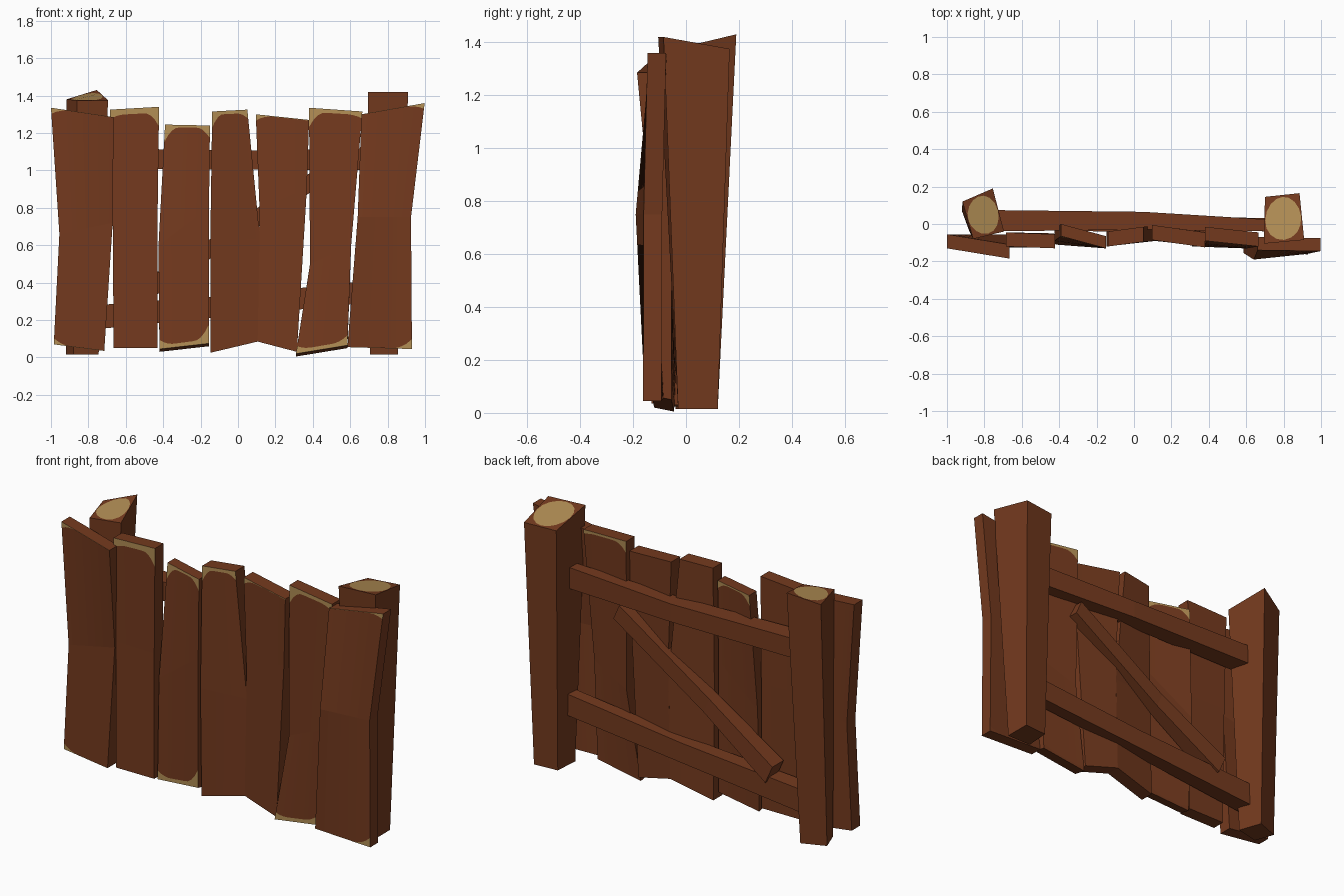
import bpy, bmesh, math
from mathutils import Vector

if "Cube" in bpy.data.objects:
    bpy.data.objects.remove(bpy.data.objects["Cube"])


def material(name, rgb):
    m = bpy.data.materials.new(name)
    m.diffuse_color = (*rgb, 1)
    m.use_nodes = True
    m.node_tree.nodes["Principled BSDF"].inputs["Base Color"].default_value = m.diffuse_color
    return m


BROWN = material("brown wood", (0.175, 0.042, 0.013))
TAN = material("bare tan wood", (0.445, 0.270, 0.090))


def finish(name, bm):
    bmesh.ops.recalc_face_normals(bm, faces=bm.faces)
    me = bpy.data.meshes.new(name)
    bm.to_mesh(me)
    bm.free()
    me.materials.append(BROWN)
    me.materials.append(TAN)
    ob = bpy.data.objects.new(name, me)
    bpy.context.collection.objects.link(ob)


def worn_depth(u, spec):
    # depth of the bare wood border: edge depth, extra at left and right corners
    e, l, r = spec
    return e + l * max(0, 1 - u / 0.3) ** 2 + r * max(0, (u - 0.7) / 0.3) ** 2


def plank(name, bottom, mid, top, t, worn_bottom=None, worn_top=None,
          back_worn=False, drop=0.0, n=12):
    # each section: left x, left z, right x, right z, left y, right y (front side)
    secs = [(Vector((s[0], s[4], s[1])), Vector((s[2], s[5], s[3])))
            for s in (bottom, mid, top)]
    low = (secs[1][0] - secs[0][0]).length
    high = (secs[2][0] - secs[1][0]).length

    def point(u, v, back):
        i = 0 if v < 1 else 1
        a, b = (secs[k][0].lerp(secs[k][1], u) for k in (i, i + 1))
        p = a.lerp(b, v - i)
        if back:
            p = p + Vector((0, t, -drop * max(0, 1 - v)))
        return p

    # rows from bottom to top; the border is thinner on the back
    rows = [lambda u, k: 0]
    if worn_bottom:
        rows.append(lambda u, k: k * worn_depth(u, worn_bottom) / low)
    rows.append(lambda u, k: 1)
    if worn_top:
        rows.append(lambda u, k: 2 - k * worn_depth(u, worn_top) / high)
    rows.append(lambda u, k: 2)

    bm = bmesh.new()
    g = [[[bm.verts.new(point(c / n, r(c / n, 1 - 0.35 * back), back))
           for c in range(n + 1)] for r in rows] for back in (0, 1)]
    last = len(rows) - 1
    for j in range(last):
        end = (j == 0 and worn_bottom) or (j == last - 1 and worn_top)
        for back in (0, 1):
            for c in range(n):
                q = g[back]
                f = bm.faces.new((q[j][c], q[j][c + 1], q[j + 1][c + 1], q[j + 1][c]))
                if end and (not back or (back_worn and j > 0)):
                    f.material_index = 1
        for c in (0, n):
            bm.faces.new((g[0][j][c], g[0][j + 1][c], g[1][j + 1][c], g[1][j][c]))
    for j in (0, last):
        for c in range(n):
            bm.faces.new((g[0][j][c], g[0][j][c + 1], g[1][j][c + 1], g[1][j][c]))
    finish(name, bm)


def post(name, base, top):
    # tapered four-sided post with a bare round end grain cut into its top
    bm = bmesh.new()
    b = [bm.verts.new(p) for p in base]
    c = [Vector(p) for p in top]

    def on_top(u, v):
        return c[0].lerp(c[1], u).lerp(c[3].lerp(c[2], u), v)

    outer, inner = [], []
    for k in range(16):
        a = math.radians(-135 + 22.5 * k)
        x, y = math.cos(a), math.sin(a)
        m = 0.5 / max(abs(x), abs(y))
        outer.append(bm.verts.new(on_top(0.5 + x * m, 0.5 + y * m)))
        inner.append(bm.verts.new(on_top(0.5 + x * 0.48, 0.5 + y * 0.46)))
    for k in range(16):
        i = (k + 1) % 16
        bm.faces.new((outer[k], outer[i], inner[i], inner[k]))
    bm.faces.new(inner).material_index = 1
    for s in range(4):
        edge = [outer[(s * 4 + k) % 16] for k in range(5)]
        bm.faces.new([b[(s + 1) % 4], b[s]] + edge)
    bm.faces.new(b)
    finish(name, bm)


def beam(name, sections, across=(0, 1)):
    # each section: x, z, height, front y, back y; across is the height direction
    bm = bmesh.new()
    rings = []
    for x, z, h, y0, y1 in sections:
        dx, dz = across[0] * h / 2, across[1] * h / 2
        rings.append([bm.verts.new(p) for p in (
            (x - dx, y0, z - dz), (x - dx, y1, z - dz),
            (x + dx, y1, z + dz), (x + dx, y0, z + dz))])
    for r, s in zip(rings, rings[1:]):
        for k in range(4):
            i = (k + 1) % 4
            bm.faces.new((r[k], r[i], s[i], s[k]))
    bm.faces.new(rings[0])
    bm.faces.new(rings[-1])
    finish(name, bm)


# seven crooked planks, left to right
plank("plank_1", (-0.985, 0.07, -0.715, 0.035, -0.13, -0.13),
      (-0.955, 0.66, -0.67, 0.72, -0.13, -0.13),
      (-1.0, 1.335, -0.665, 1.285, -0.13, -0.185), 0.075,
      worn_bottom=(0.002, 0.03, 0), worn_top=(0.002, 0.03, 0))
plank("plank_2", (-0.665, 0.05, -0.43, 0.05, -0.125, -0.125),
      (-0.67, 0.75, -0.43, 0.75, -0.12, -0.125),
      (-0.685, 1.325, -0.422, 1.34, -0.12, -0.13), 0.075,
      worn_top=(0.03, 0.02, 0.07))
plank("plank_3", (-0.42, 0.045, -0.155, 0.075, -0.11, -0.13),
      (-0.425, 0.6, -0.155, 0.8, -0.09, -0.13),
      (-0.39, 1.245, -0.15, 1.24, -0.065, -0.13), 0.065,
      worn_bottom=(0.018, 0.03, 0.06), worn_top=(0.016, 0.08, 0.08),
      back_worn=True, drop=0.015)
plank("plank_4", (-0.148, 0.025, 0.105, 0.085, -0.11, -0.09),
      (-0.148, 0.63, 0.118, 0.63, -0.12, -0.09),
      (-0.138, 1.315, 0.05, 1.325, -0.12, -0.095), 0.08,
      worn_top=(0.018, 0.07, 0.03))
plank("plank_5", (0.105, 0.085, 0.315, 0.03, -0.09, -0.11),
      (0.115, 0.8, 0.368, 0.9, -0.09, -0.12),
      (0.095, 1.3, 0.38, 1.27, -0.085, -0.125), 0.08,
      worn_top=(0.004, 0.03, 0.002))
plank("plank_6", (0.31, 0.02, 0.585, 0.065, -0.12, -0.13),
      (0.385, 0.5, 0.605, 0.6, -0.1, -0.13),
      (0.38, 1.335, 0.665, 1.315, -0.09, -0.12), 0.075,
      worn_bottom=(0.02, 0.02, 0.03), worn_top=(0.022, 0.08, 0.02),
      back_worn=True, drop=0.015)
plank("plank_7", (0.585, 0.055, 0.93, 0.045, -0.155, -0.162),
      (0.64, 0.75, 0.925, 0.75, -0.19, -0.16),
      (0.66, 1.3, 0.998, 1.36, -0.14, -0.145), 0.07,
      worn_bottom=(0.002, 0, 0.05), worn_top=(0.002, 0, 0.025))

# two leaning posts, wider at the top
post("left_post",
     [(-0.88, -0.04, 0.015), (-0.745, -0.01, 0.015), (-0.79, 0.12, 0.015), (-0.92, 0.07, 0.015)],
     [(-0.86, -0.08, 1.375), (-0.695, -0.04, 1.375), (-0.755, 0.19, 1.43), (-0.917, 0.12, 1.38)])
post("right_post",
     [(0.705, -0.03, 0.015), (0.855, -0.03, 0.015), (0.855, 0.12, 0.015), (0.715, 0.11, 0.015)],
     [(0.695, -0.105, 1.42), (0.91, -0.085, 1.42), (0.885, 0.165, 1.375), (0.7, 0.145, 1.37)])

# two rails and the diagonal brace behind the planks
beam("upper_rail", [(-0.82, 1.065, 0.11, -0.04, 0.075), (0.05, 1.055, 0.1, -0.03, 0.065),
                    (0.78, 1.06, 0.12, -0.04, 0.02)])
beam("lower_rail", [(-0.82, 0.21, 0.13, -0.04, 0.06), (0.0, 0.28, 0.11, -0.03, 0.045),
                    (0.78, 0.36, 0.12, -0.04, 0.03)])
beam("diagonal_brace", [(-0.56, 0.315, 0.11, -0.03, 0.07), (-0.15, 0.58, 0.09, -0.04, 0.035),
                        (0.41, 0.95, 0.09, -0.06, 0.03)], across=(-0.4, 0.9))
